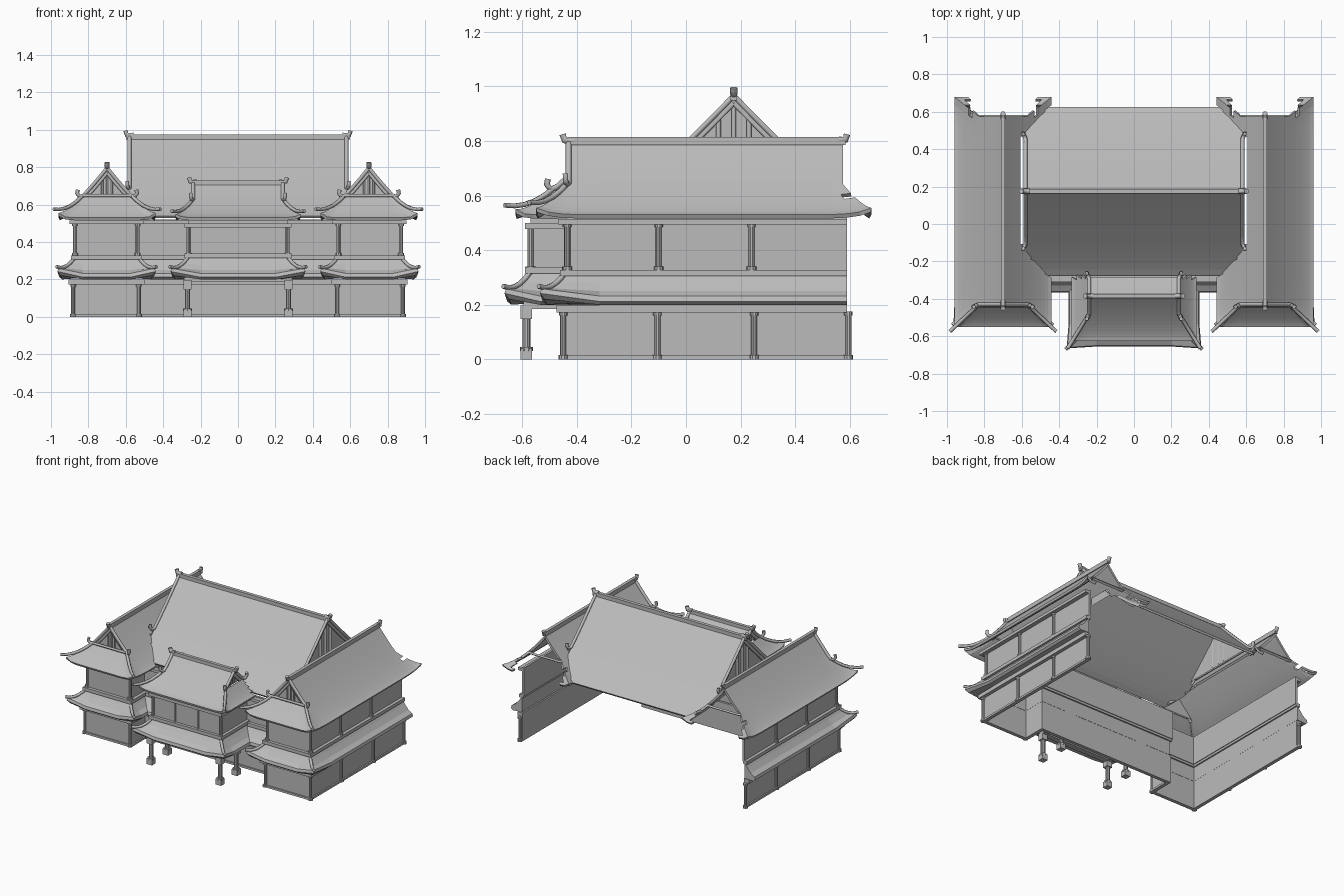
import bpy, bmesh, math
from mathutils import Vector

if "Cube" in bpy.data.objects:
    bpy.data.objects.remove(bpy.data.objects["Cube"])
GREY = (0.5, 0.5, 0.5, 1)
mat = bpy.data.materials.new("plain_grey")
mat.use_nodes = True
mat.diffuse_color = GREY
mat.node_tree.nodes["Principled BSDF"].inputs["Base Color"].default_value = GREY
parts = []

def finish(name, bm, thick=0):
    me = bpy.data.meshes.new(name)
    bm.to_mesh(me)
    bm.free()
    me.materials.append(mat)
    ob = bpy.data.objects.new(name, me)
    bpy.context.collection.objects.link(ob)
    if thick:
        m = ob.modifiers.new("thickness", "SOLIDIFY")
        m.thickness, m.offset = thick, -1
    parts.append(ob)

def sweep(name, path, profile, lift=0):
    """Mitred sweep of a closed (outward, z) profile along a plan path; outer corners turn up."""
    pts = [Vector(path[0])]
    for a, b in zip(path, path[1:]):
        a, b = Vector(a), Vector(b)
        if lift:
            pts += [a.lerp(b, k) for k in (0.12, 0.3, 0.7, 0.88)]
        pts.append(b)
    bm, rings = bmesh.new(), []
    reach = max(abs(o) for o, z in profile)
    for i, p in enumerate(pts):
        d1 = (p - pts[i - 1] if i else pts[1] - p).normalized()
        d2 = (pts[i + 1] - p).normalized() if i < len(pts) - 1 else d1
        n1, n2 = Vector((-d1.y, d1.x)), Vector((-d2.y, d2.x))
        n = (n1 + n2) / (1 + n1.dot(n2))
        up = lift if d1.x * d2.y - d1.y * d2.x < -0.5 else 0
        rings.append([bm.verts.new((*(p + n * o * (1 + 4 * up)), z + up * (o / reach) ** 2)) for o, z in profile])
    for r, s in zip(rings, rings[1:]):
        for k in range(len(r)):
            bm.faces.new((r[k], r[k - 1], s[k - 1], s[k]))
    bm.faces.new(rings[0])
    bm.faces.new(rings[-1])
    bmesh.ops.recalc_face_normals(bm, faces=bm.faces)
    finish(name, bm)

def rail(name, path, o0, o1, z0, z1):
    sweep(name, path, [(o0, z0), (o1, z0), (o1, z1), (o0, z1)])

def tube(name, pts, r=0.01):
    cu = bpy.data.curves.new(name, "CURVE")
    cu.dimensions, cu.bevel_depth, cu.bevel_resolution, cu.use_fill_caps = "3D", r, 1, True
    sp = cu.splines.new("POLY")
    sp.points.add(len(pts) - 1)
    for q, p in zip(sp.points, pts):
        q.co = (*p, 1)
    ob = bpy.data.objects.new(name, cu)
    me = bpy.data.meshes.new_from_object(ob)
    bpy.data.objects.remove(ob)
    bm = bmesh.new()
    bm.from_mesh(me)
    bpy.data.meshes.remove(me)
    finish(name, bm)

def box(name, c, s):
    bm = bmesh.new()
    bmesh.ops.create_cube(bm, size=1)
    bmesh.ops.scale(bm, vec=s, verts=bm.verts)
    bmesh.ops.translate(bm, vec=c, verts=bm.verts)
    finish(name, bm)

def post(name, x, y, z0, z1, r=0.011):
    bm = bmesh.new()
    for rad, a, b in ((r, z0, z1), (r * 1.6, z0, z0 + 0.015), (r * 1.4, z1 - 0.015, z1)):
        g = bmesh.ops.create_cone(bm, cap_ends=True, segments=10, radius1=rad, radius2=rad, depth=b - a)
        bmesh.ops.translate(bm, vec=(x, y, (a + b) / 2), verts=g["verts"])
    finish(name, bm)

class Slope:
    """Gently hollow roof slope: height by distance from the ridge, and back."""
    def __init__(self, top, eave, width, power):
        self.top, self.eave, self.w, self.p = top, eave, width, power
    def z(self, d):
        return self.eave + (self.top - self.eave) * (1 - min(d / self.w, 1)) ** self.p
    def d(self, z):
        k = min(max((z - self.eave) / (self.top - self.eave), 0), 1)
        return self.w * (1 - k ** (1 / self.p))

def roof(name, sl, place, span, ends, lift=0, keep=lambda u, w, z: True, dg=0, n=14):
    """Two slopes whose ends follow span(d), with hip skirts below the gables."""
    bm = bmesh.new()
    def sheet(fn, d0, cols):
        ds = [d0 + (sl.w - d0) * i / n for i in range(n + 1)]
        grid = [[fn(d, j / cols) for j in range(cols + 1)] for d in ds]
        vs = [[bm.verts.new(place(*p)) for p in row] for row in grid]
        for i in range(n):
            for j in range(cols):
                mid = [sum(grid[i + a][j + b][k] for a in (0, 1) for b in (0, 1)) / 4 for k in range(3)]
                if keep(*mid):
                    f = bm.faces.new((vs[i][j], vs[i][j + 1], vs[i + 1][j + 1], vs[i + 1][j]))
                    f.normal_update()
                    if f.normal.z < 0:
                        f.normal_flip()
    def height(d, s):
        return sl.z(d) + lift * (d / sl.w) ** 3 * abs(2 * s - 1) ** 12
    for side in (-1, 1):
        def slope(d, s):
            lo, hi = span(d)
            return lo + (hi - lo) * s, side * d, height(d, s)
        sheet(slope, 0, 28)
    for e in ends:
        sheet(lambda d, s: (span(d)[e], d * (2 * s - 1), height(d, s)), dg, 14)
    bmesh.ops.remove_doubles(bm, verts=bm.verts, dist=0.0005)
    bmesh.ops.delete(bm, geom=[v for v in bm.verts if not v.link_faces], context="VERTS")
    finish(name, bm, 0.016)

def gable_end(name, sl, place, u, sgn, dg, slat):
    """Recessed gable wall, slats, curled verge ridges and a ridge finial."""
    ds = [dg * i / 6 for i in range(7)]
    bm = bmesh.new()
    out = [-d for d in reversed(ds)] + ds[1:]
    bm.faces.new([bm.verts.new(place(u - sgn * 0.025, w, sl.z(abs(w)) - 0.012)) for w in out])
    finish(name + "_wall", bm)
    for w in (-dg * 0.2, 0, dg * 0.2):
        tube(name + "_slat", [place(u - sgn * 0.018, w, z) for z in (sl.z(dg), sl.z(abs(w)) - 0.02)], slat)
    for s in (-1, 1):
        pts = [place(u, s * d, sl.z(d) + 0.006) for d in ds]
        pts += [place(u + sgn * a, s * (dg + b), sl.z(dg) + c)
                for a, b, c in ((0.008, 0.018, 0.004), (0.012, 0.03, 0.02), (0.012, 0.026, 0.04))]
        tube(name + "_verge", pts, 0.011)
        tube(name + "_bargeboard", [place(u - sgn * 0.008, s * d, sl.z(d) - 0.022) for d in ds], 0.009)
    finial = ((-0.02, 0.012), (0.015, 0.012), (0.022, 0.035))
    tube(name + "_finial", [place(u + sgn * a, 0, sl.top + b) for a, b in finial], 0.014)

def hip(name, a, b):
    """Ridge sagging from a to an upturned tip b."""
    a, b = Vector(a), Vector(b)
    tube(name, [a.lerp(b, i / 5) - Vector((0, 0, i * (5 - i) / 250)) for i in range(6)])

# Main roof, its ends trimmed where it meets the wing roofs
MY = 0.175
main, wing, porch = Slope(0.96, 0.54, 0.45, 1.1), Slope(0.79, 0.53, 0.26, 1.25), Slope(0.71, 0.53, 0.24, 1.35)
def main_span(d):
    h = min(0.58, 0.72 - wing.d(main.z(d)))
    return -h, h
def on_main(u, w, z):
    return u, MY + w, z
roof("main_roof", main, on_main, main_span, ())
box("main_ridge", (0, MY, 0.962), (1.2, 0.024, 0.026))
for s in (-1, 1):
    gable_end("main_gable", main, on_main, s * 0.58, s, 0.28, 0.01)

# Wing roofs
GY, WG = -0.43, 0.13
def wing_span(d):
    k = max(d - WG, 0) / (wing.w - WG)
    return GY - 0.12 * k, 0.575 + 0.105 * k
def wing_keep(u, w, z):
    m = abs(u - MY)
    under_main = w < -0.1 and m < main.w and z < main.z(m) - 0.01
    return not under_main and not (u > 0.585 and abs(w) < 0.19)
for s in (-1, 1):
    def on_wing(u, w, z):
        return s * (0.7 + w), u, z
    roof("wing_roof", wing, on_wing, wing_span, (0, 1), 0.025, wing_keep, WG)
    box("wing_ridge", (s * 0.7, 0.075, 0.8), (0.022, 1.02, 0.03))
    gable_end("wing_gable", wing, on_wing, GY, -1, WG, 0.006)
    tube("wing_rear_finial", [on_wing(0.56, 0, 0.805), on_wing(0.585, 0, 0.805), on_wing(0.59, 0, 0.825)], 0.014)
    for t in (-1, 1):
        hip("wing_hip", on_wing(GY, t * WG, wing.z(WG) + 0.01), on_wing(-0.575, t * 0.285, 0.575))
    tube("wing_gable_foot", [on_wing(GY - 0.008, w, wing.z(WG) + 0.008) for w in (-WG, WG)], 0.009)

# Porch roof
PY, PG = -0.385, 0.095
def on_porch(u, w, z):
    return u, PY + w, z
def porch_span(d):
    k = 0.24 + 0.095 * max(d - PG, 0) / (porch.w - PG)
    return -k, k
roof("porch_roof", porch, on_porch, porch_span, (0, 1), 0.02, lambda u, w, z: w < 0.1, PG)
box("porch_ridge", (0, PY, 0.717), (0.5, 0.022, 0.024))
for s in (-1, 1):
    gable_end("porch_gable", porch, on_porch, s * 0.24, s, PG, 0.005)
    hip("porch_hip", (s * 0.24, PY - PG, porch.z(PG) + 0.01), (s * 0.355, -0.665, 0.565))

# Walls, rails and skirt roofs following the plan
half_plan = [(0.87, 0.59), (0.87, -0.44), (0.535, -0.44), (0.535, -0.28)]
plan = half_plan + [(-x, y) for x, y in reversed(half_plan)]
porch_plan = [(0.265, -0.28), (0.265, -0.57), (-0.265, -0.57), (-0.265, -0.28)]
skirt = [(0, 0.315), (0.025, 0.28), (0.05, 0.25), (0.08, 0.232), (0.085, 0.212), (0.07, 0.2), (0, 0.205)]
rail("lower_wall", plan, -0.005, 0.01, 0.005, 0.2)
rail("sill", plan, -0.005, 0.02, 0, 0.014)
rail("lower_beam", plan, -0.005, 0.035, 0.172, 0.2)
rail("skirt_ridge", plan, -0.01, 0.022, 0.305, 0.328)
rail("upper_wall", plan, -0.015, 0, 0.32, 0.52)
rail("upper_beam", plan, -0.015, 0.03, 0.495, 0.515)
rail("porch_wall", porch_plan, -0.015, 0, 0.2, 0.52)
rail("porch_beam", porch_plan, -0.015, 0.02, 0.478, 0.5)
rail("porch_lower_beam", porch_plan, -0.015, 0.025, 0.185, 0.21)
rail("porch_skirt_ridge", porch_plan, -0.01, 0.02, 0.315, 0.338)
sweep("skirt_roof", plan, skirt, 0.03)
sweep("porch_skirt_roof", porch_plan, skirt, 0.03)

# Corner hips, posts and porch legs
for s in (-1, 1):
    for x, y, sx in ((0.87, -0.44, 1), (0.535, -0.44, -1), (0.265, -0.57, 1)):
        hip("skirt_hip", (s * x, y, 0.322), (s * (x + sx * 0.1), y - 0.1, 0.268))
    for x, y in ((0.882, -0.45), (0.882, -0.105), (0.882, 0.25), (0.882, 0.595), (0.53, -0.45)):
        post("lower_post", s * x, y, 0, 0.175)
    for x, y in ((0.872, -0.435), (0.872, -0.1), (0.872, 0.24), (0.537, -0.437), (0.265, -0.57)):
        post("upper_post", s * x, y, 0.325, 0.5)
    box("porch_mullion", (s * 0.09, -0.572, 0.41), (0.01, 0.012, 0.15))
    for y in (-0.585, -0.405):
        box("leg_base", (s * 0.27, y, 0.02), (0.042, 0.042, 0.04))
        post("porch_leg", s * 0.27, y, 0.03, 0.17, 0.015)
        box("leg_bracket", (s * 0.27, y, 0.172), (0.042, 0.042, 0.05))

# Shading
for ob in bpy.context.view_layer.objects:
    ob.select_set(ob in parts)
bpy.context.view_layer.objects.active = parts[0]
bpy.ops.object.shade_smooth_by_angle(angle=math.radians(30))
